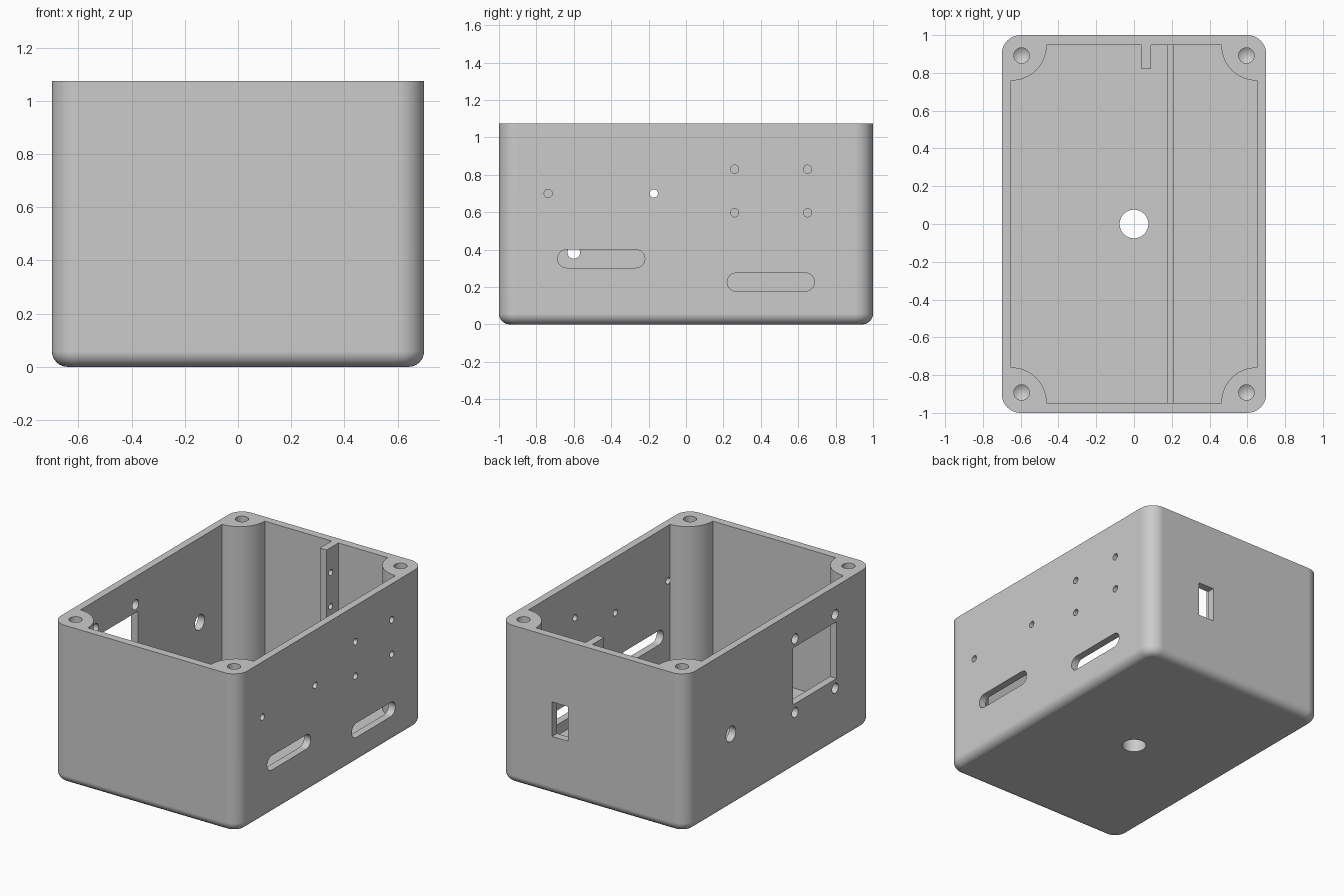
import bpy
import bmesh
from math import cos, sin, pi, radians

cube = bpy.data.objects.get("Cube")
if cube:
    bpy.data.objects.remove(cube, do_unlink=True)

HALF_X, HALF_Y, HEIGHT = 0.70, 1.00, 1.075
IN_X, IN_Y, FLOOR = 0.65, 0.947, 0.105
POST_R = 0.188

grey = bpy.data.materials.new("light_grey_plastic")
grey.use_nodes = True
colour = (0.6, 0.6, 0.6, 1)
grey.diffuse_color = colour
grey.node_tree.nodes["Principled BSDF"].inputs["Base Color"].default_value = colour

# Maps a flat profile (u, v) and depth w to space, by the axis it is pushed along
AXES = {
    "x": lambda u, v, w: (w, u, v),
    "y": lambda u, v, w: (u, w, v),
    "z": lambda u, v, w: (u, v, w),
}


def arc(cu, cv, r, start, end, n):
    steps = [start + (end - start) * i / n for i in range(n + 1)]
    return [(cu + r * cos(a), cv + r * sin(a)) for a in steps]


def circle(cu, cv, r, n=32):
    return arc(cu, cv, r, 0, 2 * pi, n)[:-1]


def rect(u0, u1, v0, v1):
    return [(u0, v0), (u1, v0), (u1, v1), (u0, v1)]


def slot(u0, u1, v0, v1):
    r, mid = (v1 - v0) / 2, (v0 + v1) / 2
    return (arc(u1 - r, mid, r, -pi / 2, pi / 2, 12)
            + arc(u0 + r, mid, r, pi / 2, 3 * pi / 2, 12))


def prism(bm, profile, axis, w0, w1):
    """Solid prism with outward normals; returns its cap at w0."""
    low = [bm.verts.new(AXES[axis](u, v, w0)) for u, v in profile]
    high = [bm.verts.new(AXES[axis](u, v, w1)) for u, v in profile]
    cap = bm.faces.new(low)
    faces = [cap, bm.faces.new(high)]
    for i in range(len(low)):
        j = (i + 1) % len(low)
        faces.append(bm.faces.new((low[i], low[j], high[j], high[i])))
    bmesh.ops.recalc_face_normals(bm, faces=faces)
    return cap


def finish(name, bm):
    mesh = bpy.data.meshes.new(name)
    bm.to_mesh(mesh)
    bm.free()
    obj = bpy.data.objects.new(name, mesh)
    bpy.context.collection.objects.link(obj)
    mesh.materials.append(grey)
    return obj


def activate(obj):
    bpy.ops.object.select_all(action='DESELECT')
    obj.select_set(True)
    bpy.context.view_layer.objects.active = obj


def cut(target, cutter):
    cutter.hide_render = True
    mod = target.modifiers.new("cut", 'BOOLEAN')
    mod.operation = 'DIFFERENCE'
    mod.solver = 'EXACT'
    mod.object = cutter
    activate(target)
    bpy.ops.object.modifier_apply(modifier=mod.name)
    bpy.data.objects.remove(cutter, do_unlink=True)


# Outer block: rounded upright corners, then a rounded bottom rim
bm = bmesh.new()
prism(bm, rect(-HALF_X, HALF_X, -HALF_Y, HALF_Y), "z", 0, HEIGHT)
upright = [e for e in bm.edges if abs(e.verts[0].co.z - e.verts[1].co.z) > 0.5]
bmesh.ops.bevel(bm, geom=upright, offset=0.1, segments=10, profile=0.5, affect='EDGES')
rim = [e for e in bm.edges if all(v.co.z < 0.001 for v in e.verts)]
bmesh.ops.bevel(bm, geom=rim, offset=0.058, segments=6, profile=0.5, affect='EDGES')
box = finish("enclosure_body", bm)

# Cavity outline leaves the four corner posts and the rib on the back wall
outline = []
for i, (sx, sy) in enumerate([(1, 1), (-1, 1), (-1, -1), (1, -1)]):
    turn = i * pi / 2
    outline += arc(sx * IN_X, sy * IN_Y, POST_R, 1.5 * pi + turn, pi + turn, 16)
    if i == 0:
        outline += [(0.09, IN_Y), (0.09, 0.82), (0.04, 0.82), (0.04, IN_Y)]
bm = bmesh.new()
prism(bm, outline, "z", FLOOR, HEIGHT + 0.1)
cut(box, finish("cavity_cutter", bm))

# All openings
bm = bmesh.new()
# round hole and long board groove in the floor
prism(bm, circle(0, 0, 0.076, 48), "z", -0.1, FLOOR + 0.1)
prism(bm, rect(0.18, 0.21, -IN_Y, IN_Y), "z", FLOOR - 0.05, FLOOR + 0.05)
# screw holes in the posts, with drilled pointed ends
for sx in (-1, 1):
    for sy in (-1, 1):
        cap = prism(bm, circle(sx * 0.595, sy * 0.892, 0.041), "z", 0.65, HEIGHT + 0.1)
        tip = bmesh.ops.poke(bm, faces=[cap])["verts"][0]
        tip.co.z -= 0.03
# +x wall: small holes and two cable slots
for y, z in [(-0.737, 0.70), (-0.172, 0.70), (0.26, 0.83),
             (0.65, 0.83), (0.26, 0.597), (0.65, 0.597)]:
    prism(bm, circle(y, z, 0.022, 24), "x", 0.6, 0.8)
prism(bm, slot(-0.687, -0.22, 0.303, 0.4), "x", 0.6, 0.8)
prism(bm, slot(0.22, 0.687, 0.178, 0.275), "x", 0.6, 0.8)
# -x wall: square window with four mounting holes, and one round hole
prism(bm, rect(-0.615, -0.145, 0.445, 0.83), "x", -0.8, -0.6)
for y in (-0.6, -0.17):
    for z in (0.385, 0.885):
        prism(bm, circle(y, z, 0.034, 24), "x", -0.8, -0.6)
prism(bm, circle(0.518, 0.502, 0.052), "x", -0.8, -0.6)
# back wall window and holes through the rib
prism(bm, rect(0.185, 0.305, 0.4, 0.634), "y", 0.9, 1.1)
for z in (0.676, 0.906):
    prism(bm, circle(0.866, z, 0.02, 24), "x", 0.0, 0.13)
cut(box, finish("opening_cutter", bm))

activate(box)
bpy.ops.object.shade_smooth_by_angle(angle=radians(30))
normals = box.modifiers.new("even_shading", 'WEIGHTED_NORMAL')
normals.keep_sharp = True
